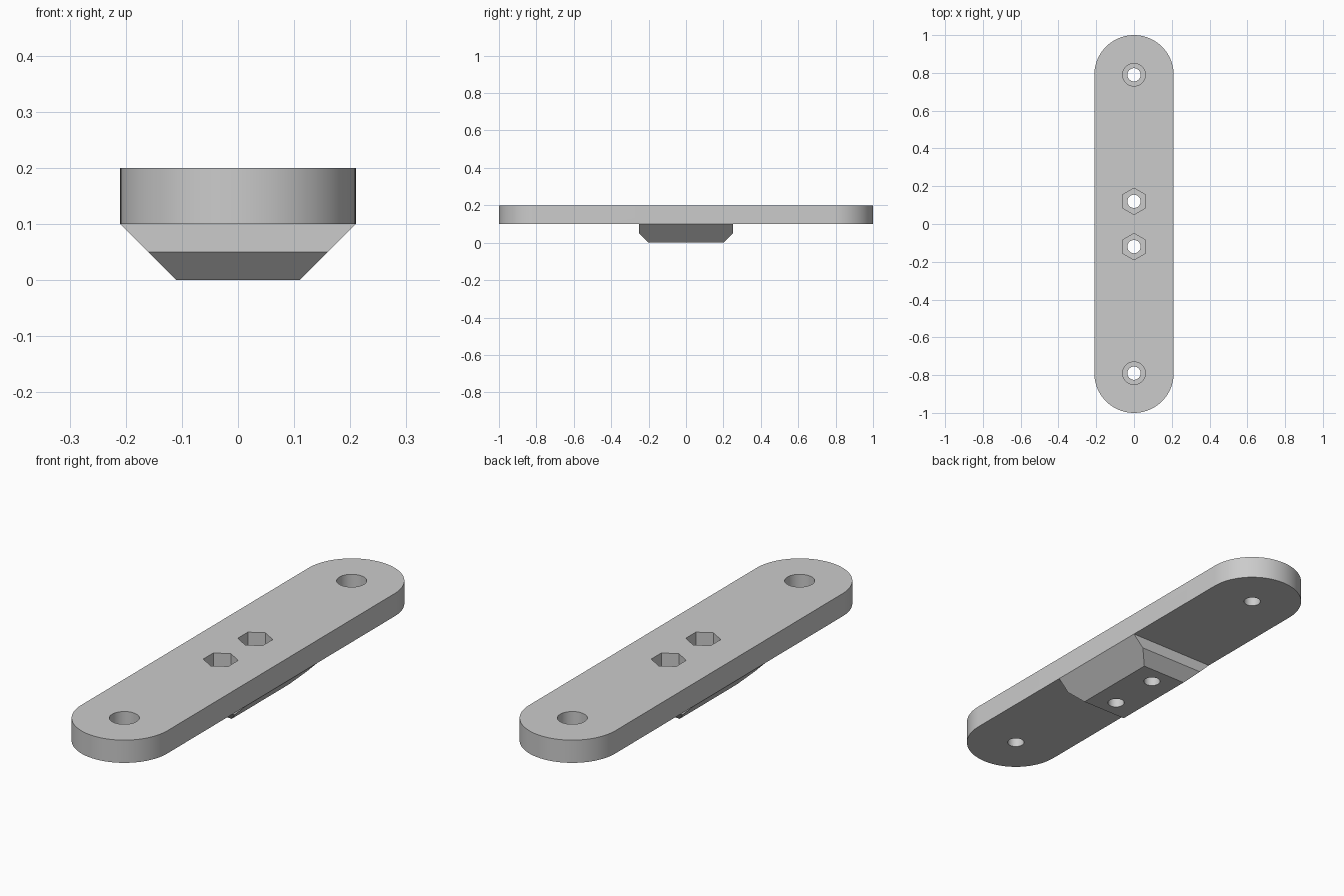
import bpy
import bmesh
from math import cos, sin, pi, radians

cube = bpy.data.objects.get("Cube")
if cube:
    bpy.data.objects.remove(cube, do_unlink=True)

HALF_W, HALF_L = 0.21, 1.0
END_Y = HALF_L - HALF_W      # centre of the rounded ends
NUT_Y = 0.12                 # centre of the nut pockets

grey = bpy.data.materials.new("plain grey")
grey.use_nodes = True
grey.diffuse_color = (0.6, 0.6, 0.6, 1)
grey.node_tree.nodes["Principled BSDF"].inputs["Base Color"].default_value = (0.6, 0.6, 0.6, 1)


def loft(name, rings):
    """Solid through a stack of rings with equal point counts."""
    bm = bmesh.new()
    loops = [[bm.verts.new(p) for p in ring] for ring in rings]
    n = len(loops[0])
    bm.faces.new(loops[0][::-1])
    bm.faces.new(loops[-1])
    for low, high in zip(loops, loops[1:]):
        for i in range(n):
            j = (i + 1) % n
            bm.faces.new((low[i], low[j], high[j], high[i]))
    bmesh.ops.recalc_face_normals(bm, faces=bm.faces)
    mesh = bpy.data.meshes.new(name)
    bm.to_mesh(mesh)
    bm.free()
    mesh.materials.append(grey)
    obj = bpy.data.objects.new(name, mesh)
    bpy.context.collection.objects.link(obj)
    return obj


def arc(y, radius, count, start=0.0, sweep=2 * pi):
    return [(radius * cos(start + sweep * i / count),
             y + radius * sin(start + sweep * i / count)) for i in range(count)]


def prism(name, outline, z0, z1):
    return loft(name, [[(x, y, z) for x, y in outline] for z in (z0, z1)])


def combine(target, other, operation):
    mod = target.modifiers.new(operation.title(), 'BOOLEAN')
    mod.object, mod.operation, mod.solver = other, operation, 'EXACT'
    other.hide_render = True
    bpy.context.view_layer.objects.active = target
    bpy.ops.object.modifier_apply(modifier=mod.name)
    bpy.data.objects.remove(other, do_unlink=True)


# Plate with rounded ends
steps = 48
outline = []
for side, start in ((1, 0), (-1, pi)):
    outline += arc(side * END_Y, HALF_W, steps, start, pi)
    outline.append((-side * HALF_W, side * END_Y))
plate = prism("mounting_bar", outline, 0.1, 0.2)

# Bevelled foot block, its top tucked inside the plate
layers = ((0.0, 0.11, 0.20), (0.05, 0.16, 0.25), (0.1, 0.21, 0.25), (0.15, 0.16, 0.2))
foot = loft("foot_block", [[(-x, -y, z), (x, -y, z), (x, y, z), (-x, y, z)]
                           for z, x, y in layers])
combine(plate, foot, 'UNION')

# Screw holes, round counterbores and hexagonal nut pockets
for side in (1, -1):
    for y in (side * END_Y, side * NUT_Y):
        combine(plate, prism("screw_hole", arc(y, 0.035, 32), -0.1, 0.3), 'DIFFERENCE')
    combine(plate, prism("counterbore", arc(side * END_Y, 0.06, 40), 0.14, 0.3), 'DIFFERENCE')
    combine(plate, prism("nut_pocket", arc(side * NUT_Y, 0.07, 6, pi / 2), 0.1, 0.3), 'DIFFERENCE')

# Smooth curved walls, crisp edges
bpy.ops.object.select_all(action='DESELECT')
plate.select_set(True)
bpy.context.view_layer.objects.active = plate
bpy.ops.object.shade_smooth_by_angle(angle=radians(30))
